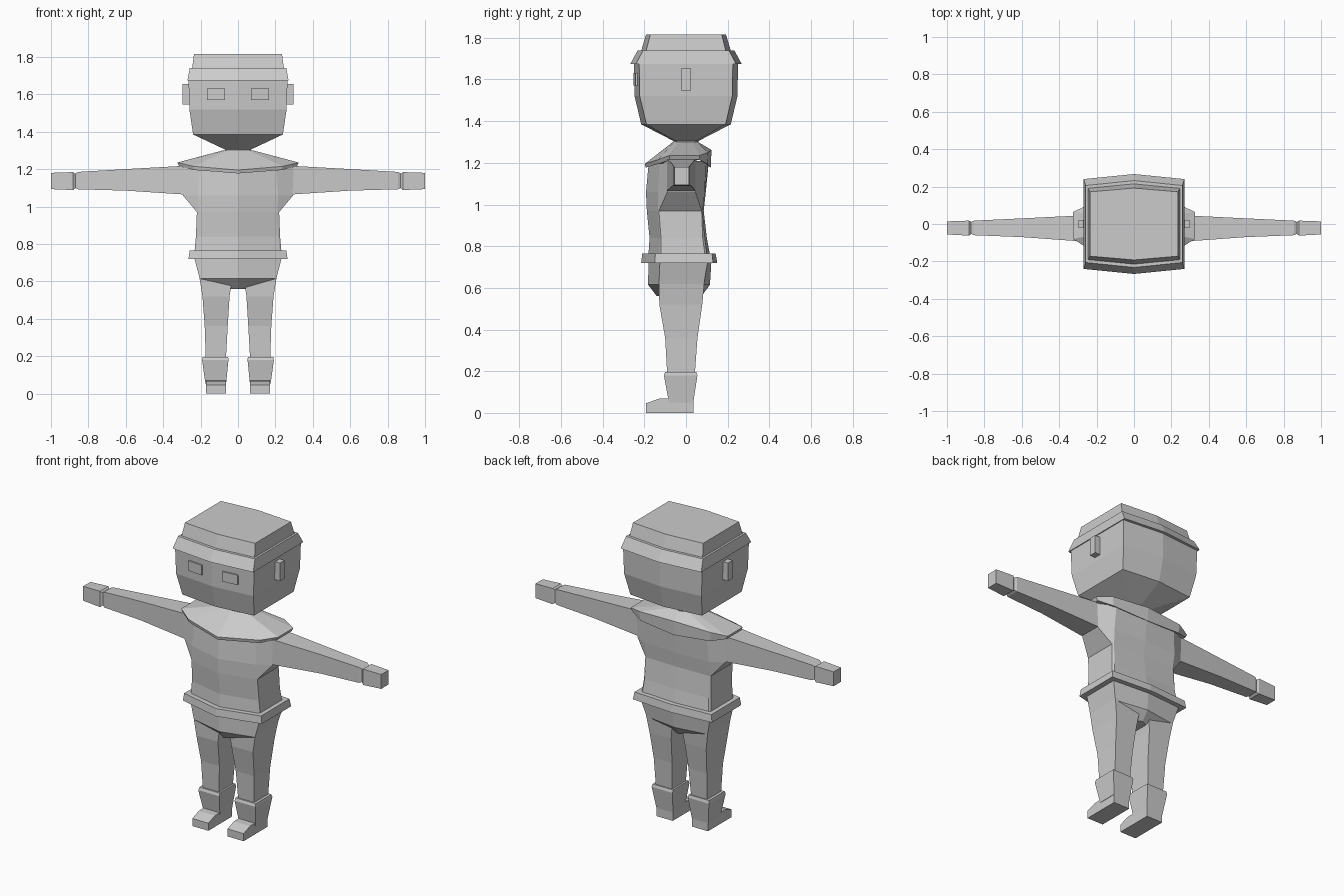
import bpy, bmesh

gray = bpy.data.materials.new("plain_gray")
gray.diffuse_color = (0.6, 0.6, 0.6, 1)


def loft(name, rings, caps=True):
    """Skin a list of equal-length point rings into a flat-shaded mesh."""
    bm = bmesh.new()
    vs = [[bm.verts.new(p) for p in r] for r in rings]
    n = len(vs[0])
    for a, b in zip(vs, vs[1:]):
        for i in range(n):
            j = (i + 1) % n
            bm.faces.new((a[i], a[j], b[j], b[i]))
    if caps:
        bm.faces.new(vs[0])
        bm.faces.new(vs[-1])
    bmesh.ops.recalc_face_normals(bm, faces=bm.faces)
    me = bpy.data.meshes.new(name)
    bm.to_mesh(me)
    bm.free()
    me.materials.append(gray)
    ob = bpy.data.objects.new(name, me)
    bpy.context.collection.objects.link(ob)
    return ob


def mirrored(ob):
    m = ob.modifiers.new("mirror", 'MIRROR')
    m.use_axis[0] = True
    m.use_clip = False
    m.use_mirror_merge = False
    return ob


def hexa(w, front, fc, bc, back, z):
    """Box outline with a bent front and back: centre and corner depths."""
    return [(0, front, z), (w, fc, z), (w, bc, z),
            (0, back, z), (-w, bc, z), (-w, fc, z)]


def rect_z(x0, x1, y0, y1, z):
    return [(x0, y0, z), (x1, y0, z), (x1, y1, z), (x0, y1, z)]


def rect_x(x, y0, y1, z0, z1):
    return [(x, y0, z0), (x, y1, z0), (x, y1, z1), (x, y0, z1)]


# Head, tapering to the chin
loft("head", [hexa(w, -d, -c, c, d, z) for w, d, c, z in (
    (0.07, 0.06, 0.05, 1.305), (0.24, 0.215, 0.19, 1.385),
    (0.26, 0.247, 0.222, 1.52), (0.265, 0.25, 0.225, 1.69))])

# Cap: sloped brim band and crown
loft("cap_brim", [hexa(w, -d, -c, c, d, z) for w, d, c, z in (
    (0.27, 0.267, 0.24, 1.675), (0.258, 0.232, 0.206, 1.74))])
loft("cap_crown", [hexa(w, -d, -c, c, d, z) for w, d, c, z in (
    (0.246, 0.216, 0.192, 1.735), (0.235, 0.192, 0.172, 1.815))])

# Ears and eyes
mirrored(loft("ear", [rect_x(0.255, -0.022, 0.022, 1.545, 1.655),
                      rect_x(0.297, -0.022, 0.022, 1.545, 1.655)]))
mirrored(loft("eye", [
    [(x, y + s, z) for x, y, z in ((0.07, -0.242, 1.57), (0.165, -0.233, 1.57),
                                   (0.165, -0.233, 1.63), (0.07, -0.242, 1.63))]
    for s in (0.0, -0.009)]))

# Neck
loft("neck", [hexa(0.07, -0.06, -0.045, 0.045, 0.06, z) for z in (1.26, 1.315)])


def half_ring(pts):
    """Complete a ring from its +x half, front centre to back centre."""
    return pts + [(-x, y, z) for x, y, z in reversed(pts[1:-1])]


# Shoulder collar: rises from a drooping rim to the neck
rim = [(0, -0.198, 1.195), (0.24, -0.135, 1.215), (0.325, -0.08, 1.235),
       (0.325, 0.065, 1.235), (0.24, 0.105, 1.25), (0, 0.122, 1.262)]
drop = (0.018, 0.02, 0.02, 0.02, 0.055, 0.085)
neckline = [(0, -0.06, 1.302), (0.05, -0.055, 1.302), (0.08, -0.03, 1.3),
            (0.08, 0.03, 1.3), (0.05, 0.05, 1.302), (0, 0.055, 1.302)]
loft("collar", [half_ring([(x * 0.97, y * 0.98, z - d)
                           for (x, y, z), d in zip(rim, drop)]),
                half_ring(rim), half_ring(neckline)])


# Tunic: front corner x/y, side x/y range, back corner y, centre depths
def body(z, f, cx, fy, s, s0, s1, by, b):
    return half_ring([(0, f, z), (cx, fy, z), (s, s0, z),
                      (s, s1, z), (cx, by, z), (0, b, z)])


loft("tunic", [
    body(0.73, -0.182, 0.225, -0.128, 0.235, -0.12, 0.095, 0.105, 0.12),
    body(0.84, -0.175, 0.215, -0.125, 0.225, -0.12, 0.08, 0.09, 0.10),
    body(0.97, -0.188, 0.21, -0.135, 0.22, -0.13, 0.075, 0.08, 0.085),
    body(1.06, -0.192, 0.215, -0.135, 0.295, -0.09, 0.045, 0.09, 0.095),
    body(1.21, -0.178, 0.205, -0.125, 0.31, -0.085, 0.04, 0.095, 0.11)])

# Belt
loft("belt", [hexa(0.265, -0.215, -0.15, 0.13, 0.15, 0.72),
              hexa(0.258, -0.21, -0.147, 0.125, 0.142, 0.765)])

# Hips, narrowing to the crotch
loft("hips", [
    hexa(0.04, -0.14, -0.11, 0.055, 0.075, 0.56),
    hexa(0.205, -0.182, -0.13, 0.085, 0.115, 0.615),
    hexa(0.235, -0.18, -0.125, 0.105, 0.122, 0.73)])

# Legs
mirrored(loft("leg", [rect_z(*r) for r in (
    (0.065, 0.172, -0.09, 0.042, 0.18), (0.055, 0.178, -0.1, 0.055, 0.36),
    (0.045, 0.19, -0.128, 0.078, 0.52), (0.03, 0.207, -0.13, 0.088, 0.625))]))

# Boots: flared cuff, ankle, wedge foot
mirrored(loft("boot_shaft", [rect_z(*r) for r in (
    (0.064, 0.174, -0.082, 0.035, 0.05), (0.051, 0.192, -0.106, 0.055, 0.18),
    (0.053, 0.189, -0.1, 0.05, 0.196))]))
mirrored(loft("boot_foot", [
    [(x, -0.192, 0), (x, 0.035, 0), (x, 0.035, 0.07),
     (x, -0.13, 0.068), (x, -0.192, 0.046)] for x in (0.064, 0.172)]))

# Arms
mirrored(loft("arm", [rect_x(*r) for r in (
    (0.2, -0.095, 0.05, 1.06, 1.215), (0.295, -0.092, 0.045, 1.065, 1.217),
    (0.6, -0.07, 0.03, 1.085, 1.2), (0.855, -0.06, 0.018, 1.092, 1.185),
    (0.873, -0.052, 0.01, 1.1, 1.175))]))

# Hands
mirrored(loft("hand", [rect_x(*r) for r in (
    (0.868, -0.052, 0.01, 1.1, 1.172), (0.882, -0.062, 0.018, 1.088, 1.184),
    (1.0, -0.056, 0.014, 1.093, 1.18))]))
